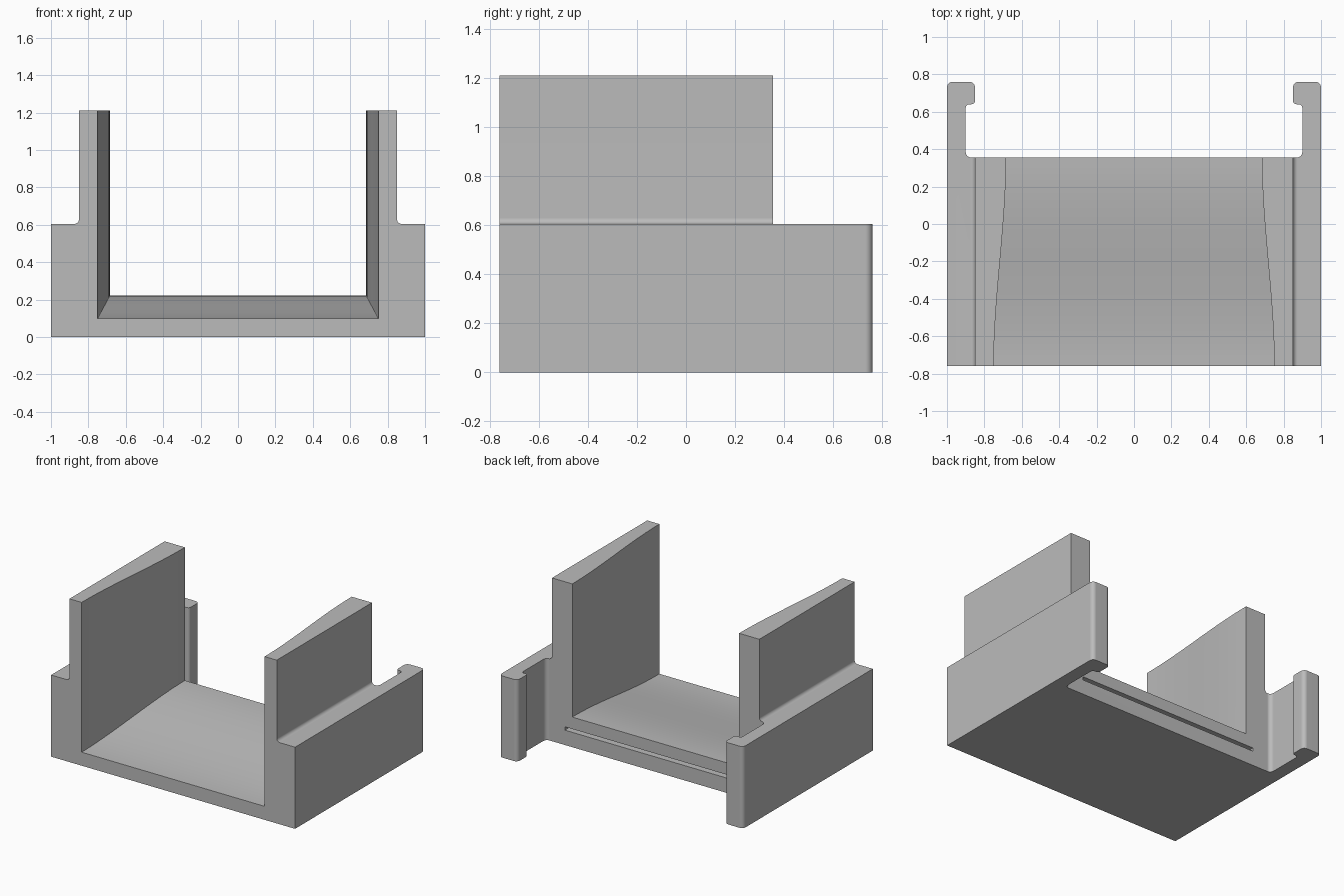
import bpy, bmesh
from math import sin, cos, pi
from mathutils import Vector

if "Cube" in bpy.data.objects:
    bpy.data.objects.remove(bpy.data.objects["Cube"])

FRONT, BACK, STEP, TOP = -0.76, 0.355, 0.605, 1.21

grey = bpy.data.materials.new("plain grey")
grey.use_nodes = True
grey.diffuse_color = (0.5, 0.5, 0.5, 1)
grey.node_tree.nodes["Principled BSDF"].inputs["Base Color"].default_value = (0.5, 0.5, 0.5, 1)


def rounded(corners, steps=6):
    """Outline from (x, y, radius) right-angle corners."""
    out = []
    for i, (x, y, r) in enumerate(corners):
        p = Vector((x, y))
        if r == 0:
            out.append(p)
            continue
        a = (Vector(corners[i - 1][:2]) - p).normalized()
        b = (Vector(corners[(i + 1) % len(corners)][:2]) - p).normalized()
        for k in range(steps + 1):
            t = k / steps * pi / 2
            out.append(p + r * (a + b) - r * (b * cos(t) + a * sin(t)))
    return out


def mirrored(half):
    return half + [(-x, y, r) for x, y, r in reversed(half)]


def loft(name, sections):
    """Closed solid through matching rings of points."""
    bm = bmesh.new()
    rings = [[bm.verts.new(p) for p in ring] for ring in sections]
    n = len(rings[0])
    for lower, upper in zip(rings, rings[1:]):
        for i in range(n):
            j = (i + 1) % n
            bm.faces.new((lower[i], lower[j], upper[j], upper[i]))
    bm.faces.new(rings[0])
    bm.faces.new(rings[-1])
    bmesh.ops.recalc_face_normals(bm, faces=bm.faces)
    mesh = bpy.data.meshes.new(name)
    bm.to_mesh(mesh)
    bm.free()
    mesh.materials.append(grey)
    obj = bpy.data.objects.new(name, mesh)
    bpy.context.collection.objects.link(obj)
    return obj


def combine(target, other, operation):
    mod = target.modifiers.new("combine", 'BOOLEAN')
    mod.operation, mod.object, mod.solver = operation, other, 'EXACT'
    bpy.context.view_layer.objects.active = target
    bpy.ops.object.modifier_apply(modifier=mod.name)
    bpy.data.objects.remove(other)


# Base block with the two hooked clips at the back
plan = rounded(mirrored([(1, FRONT, 0), (1, 0.76, 0.03), (0.85, 0.76, 0.03),
                         (0.85, 0.64, 0.02), (0.9, 0.64, 0.02), (0.9, BACK, 0.03)]))
bracket = loft("channel_bracket", [[(p.x, p.y, z) for p in plan] for z in (0, STEP)])

# Upper walls, flared where they meet the base
r = 0.025
flare = [(0.85 + r - r * sin(t), STEP + r - r * cos(t), 0)
         for t in (k / 6 * pi / 2 for k in range(7))]
profile = mirrored([(0.85 + r, 0.3, 0)] + flare + [(0.85, TOP, 0)])
walls = loft("upper_walls", [[(x, y, z) for x, z, _ in profile] for y in (FRONT, BACK)])
combine(bracket, walls, 'UNION')

# Channel that narrows and rises in a gentle S toward the back
sections = []
count = 20
for k in range(-1, count + 2):
    s = min(max(k / count, 0), 1)
    ease = s * s * (3 - 2 * s)
    y = FRONT + (BACK - FRONT) * s + (-0.1 if k < 0 else 0.1 if k > count else 0)
    x, z = 0.75 - 0.066 * ease, 0.1 + 0.123 * ease
    sections.append([(-x, y, z), (x, y, z), (x, y, 1.4), (-x, y, 1.4)])
combine(bracket, loft("channel_cutter", sections), 'DIFFERENCE')

# Thin slot in the back edge of the floor
slot = [[(-0.745, y, 0.11), (0.745, y, 0.11), (0.745, y, 0.135), (-0.745, y, 0.135)]
        for y in (0.1, 0.45)]
combine(bracket, loft("slot_cutter", slot), 'DIFFERENCE')

# Smooth fillets, crisp edges
bpy.ops.object.select_all(action='DESELECT')
bracket.select_set(True)
bpy.context.view_layer.objects.active = bracket
bpy.ops.object.shade_smooth_by_angle(angle=pi / 6)
weighted = bracket.modifiers.new("weighted_normals", 'WEIGHTED_NORMAL')
weighted.keep_sharp = True
